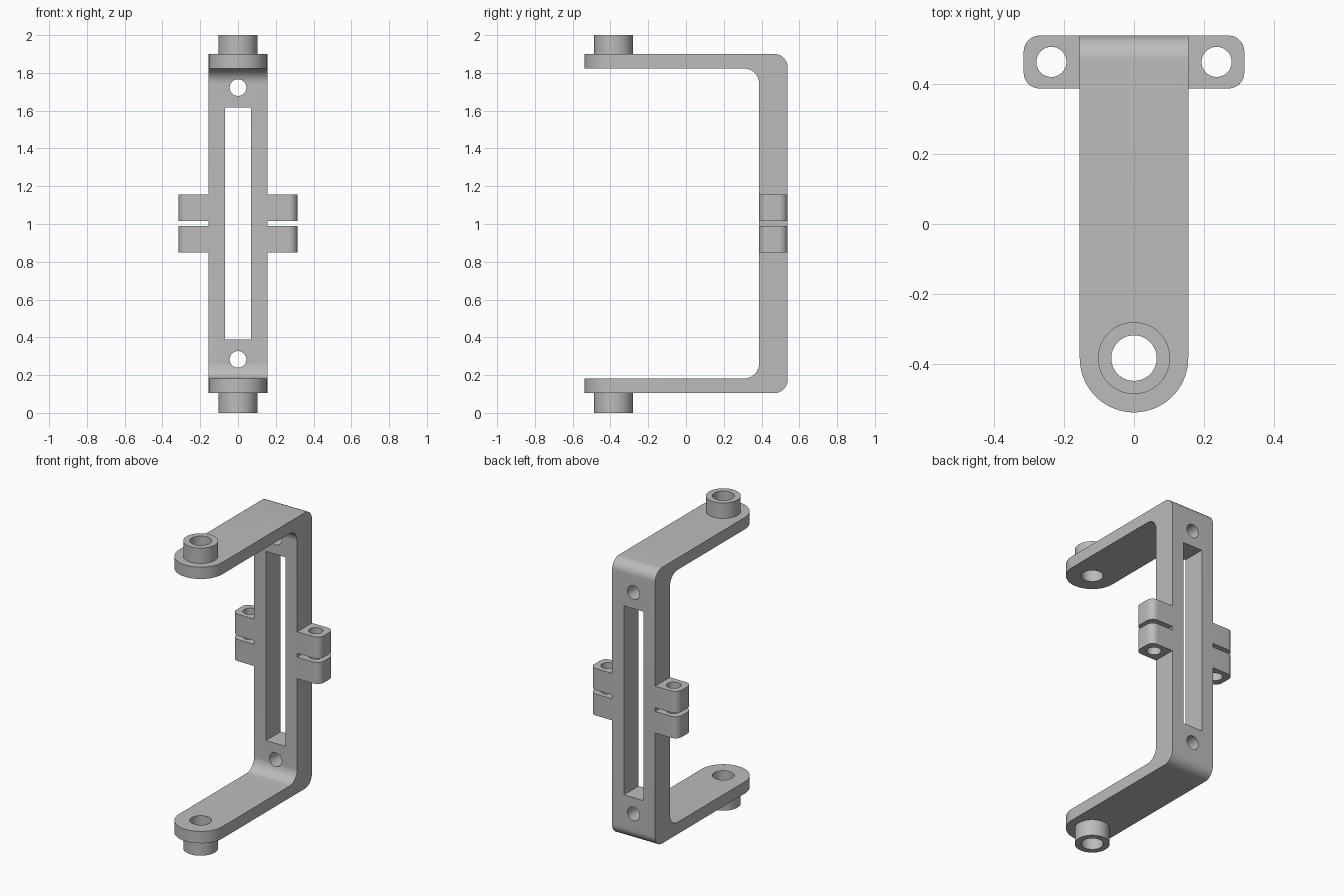
import bpy, bmesh
from math import sin, cos, pi, radians
from mathutils import Vector

cube = bpy.data.objects.get("Cube")
if cube:
    bpy.data.objects.remove(cube, do_unlink=True)

grey = bpy.data.materials.new("light grey")
grey.use_nodes = True
grey.diffuse_color = (0.5, 0.5, 0.5, 1)
grey.node_tree.nodes["Principled BSDF"].inputs["Base Color"].default_value = (0.5, 0.5, 0.5, 1)

# Maps profile coordinates (a, b) and extrusion depth d to space
AXES = {"x": lambda a, b, d: (d, a, b),
        "y": lambda a, b, d: (a, d, b),
        "z": lambda a, b, d: (a, b, d)}


def rounded(corners, steps=12):
    """Outline with right-angled corners (a, b, radius) replaced by arcs."""
    out = []
    for i, (a, b, r) in enumerate(corners):
        p = Vector((a, b))
        if r == 0:
            out.append(p)
            continue
        u = (Vector(corners[i - 1][:2]) - p).normalized()
        v = (Vector(corners[(i + 1) % len(corners)][:2]) - p).normalized()
        c = p + (u + v) * r
        for k in range(steps + 1):
            t = pi / 2 * k / steps
            out.append(c - u * r * sin(t) - v * r * cos(t))
    return out


def circle(a, b, r, n=48):
    return [Vector((a + r * cos(2 * pi * k / n), b + r * sin(2 * pi * k / n))) for k in range(n)]


def prism(name, outline, axis, lo, hi):
    bm = bmesh.new()
    place = AXES[axis]
    ends = [[bm.verts.new(place(p.x, p.y, d)) for p in outline] for d in (lo, hi)]
    bm.faces.new(ends[0])
    bm.faces.new(ends[1])
    n = len(outline)
    for i in range(n):
        j = (i + 1) % n
        bm.faces.new((ends[0][i], ends[0][j], ends[1][j], ends[1][i]))
    bmesh.ops.recalc_face_normals(bm, faces=bm.faces)
    mesh = bpy.data.meshes.new(name)
    bm.to_mesh(mesh)
    bm.free()
    mesh.materials.append(grey)
    obj = bpy.data.objects.new(name, mesh)
    bpy.context.collection.objects.link(obj)
    return obj


def select(obj):
    bpy.ops.object.select_all(action="DESELECT")
    obj.select_set(True)
    bpy.context.view_layer.objects.active = obj


def combine(obj, tool, operation="DIFFERENCE"):
    mod = obj.modifiers.new("shape", "BOOLEAN")
    mod.object, mod.operation, mod.solver = tool, operation, "EXACT"
    select(obj)
    bpy.ops.object.modifier_apply(modifier=mod.name)
    bpy.data.objects.remove(tool, do_unlink=True)


def finish(obj):
    select(obj)
    bpy.ops.object.shade_smooth_by_angle(angle=radians(30))


W, BACK, FRONT = 0.155, 0.538, -0.538     # bracket half width and depth limits
INNER = 0.387                             # front face of the upright
LOW, HIGH, ARM = 0.105, 1.9, 0.077        # bracket height limits, arm thickness
PIVOT, BORE = FRONT + W, 0.065            # pivot position and bore radius

# C-shaped bracket: side profile trimmed by a plan with a round front end
bracket = prism("bracket", rounded([
    (FRONT, LOW, 0), (BACK, LOW, 0.07), (BACK, HIGH, 0.07), (FRONT, HIGH, 0),
    (FRONT, HIGH - ARM, 0), (INNER, HIGH - ARM, 0.08),
    (INNER, LOW + ARM, 0.08), (FRONT, LOW + ARM, 0)]), "x", -W, W)
plan = rounded([(-W, FRONT, W), (W, FRONT, W), (W, 0.7, 0), (-W, 0.7, 0)], 24)
combine(bracket, prism("plan_cutter", plan, "z", -1, 3), "INTERSECT")

# Long window, screw holes and pivot bores
window = [Vector(p) for p in ((-0.07, 0.388), (0.07, 0.388), (0.07, 1.617), (-0.07, 1.617))]
combine(bracket, prism("window_cutter", window, "y", 0.2, 0.8))
for z in (0.283, 1.722):
    combine(bracket, prism("screw_cutter", circle(0, z, 0.044), "y", 0.2, 0.8))
combine(bracket, prism("bore_cutter", circle(0, PIVOT, BORE), "z", -1, 3))
finish(bracket)

# Hollow pivot bosses above and below the arms
for name, lo, hi in (("lower_boss", 0, LOW), ("upper_boss", HIGH, 2)):
    boss = prism(name, circle(0, PIVOT, 0.103), "z", lo, hi)
    combine(boss, prism("bore_cutter", circle(0, PIVOT, BORE), "z", -1, 3))
    finish(boss)

# Pairs of drilled clamp tabs on both sides of the upright
for side, s in (("left", 1), ("right", -1)):
    for level, lo, hi in (("lower", 0.85, 0.99), ("upper", 1.015, 1.155)):
        tab = prism(f"{side}_{level}_tab", rounded([
            (s * W, INNER, 0), (s * 0.315, INNER, 0.045),
            (s * 0.315, BACK, 0.045), (s * W, BACK, 0)]), "z", lo, hi)
        combine(tab, prism("hole_cutter", circle(s * 0.236, 0.463, 0.043), "z", -1, 3))
        finish(tab)
